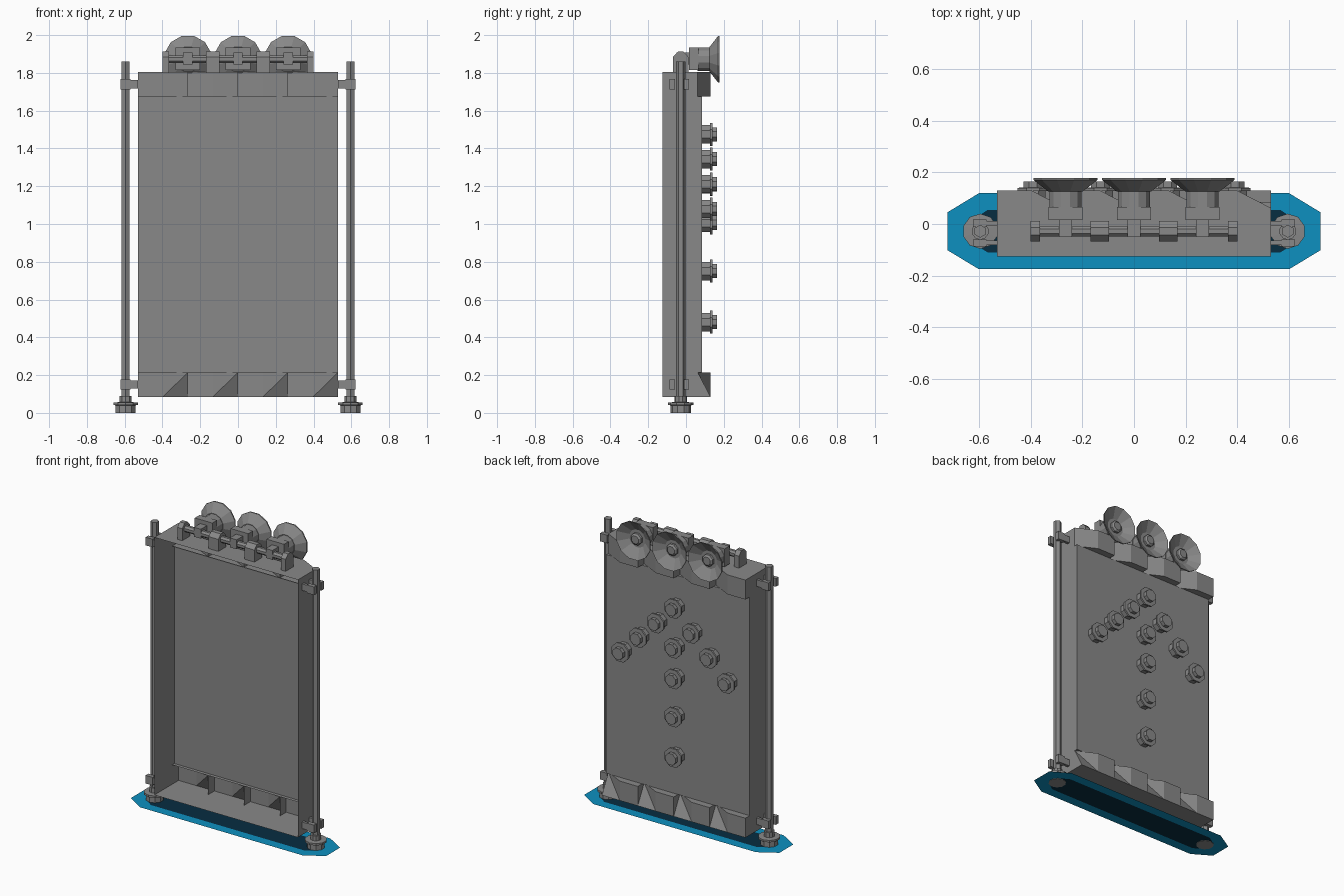
import bpy, bmesh
from math import pi, cos, sin
from mathutils import Vector

if "Cube" in bpy.data.objects:
    bpy.data.objects.remove(bpy.data.objects["Cube"])


def material(name, rgb):
    m = bpy.data.materials.new(name)
    m.use_nodes = True
    m.diffuse_color = (*rgb, 1)
    m.node_tree.nodes["Principled BSDF"].inputs["Base Color"].default_value = (*rgb, 1)
    return m


GREY = material("grey", (0.25, 0.25, 0.25))
BLUE = material("blue", (0.004, 0.28, 0.53))
NAVY = material("navy", (0.002, 0.026, 0.053))


def finish(name, bm, *mats, fix_normals=True):
    bmesh.ops.remove_doubles(bm, verts=bm.verts, dist=0.0005)
    if fix_normals:
        bmesh.ops.recalc_face_normals(bm, faces=bm.faces)
    mesh = bpy.data.meshes.new(name)
    bm.to_mesh(mesh)
    bm.free()
    for m in mats:
        mesh.materials.append(m)
    ob = bpy.data.objects.new(name, mesh)
    bpy.context.collection.objects.link(ob)
    return ob


def face(bm, *pts):
    return bm.faces.new([bm.verts.new(p) for p in pts])


def box(name, x, y, z):
    """Box from three (min, max) ranges."""
    bm = bmesh.new()
    bmesh.ops.create_cube(bm, size=1)
    for v in bm.verts:
        v.co = Vector([(r[0] + r[1]) / 2 + c * (r[1] - r[0]) for c, r in zip(v.co, (x, y, z))])
    return finish(name, bm, GREY)


def lathe(name, profile, loc, axis="z", sides=8):
    """Turn (radius, distance) pairs around an axis; the ends are capped."""
    bm = bmesh.new()
    rings = []
    for r, h in profile:
        ring = []
        for i in range(sides):
            a = 2 * pi * (i + 0.5) / sides
            u, w = r * cos(a), r * sin(a)
            p = {"x": (h, u, w), "y": (u, h, w), "z": (u, w, h)}[axis]
            ring.append(bm.verts.new(Vector(loc) + Vector(p)))
        rings.append(ring)
    for a, b in zip(rings, rings[1:]):
        for i in range(sides):
            j = (i + 1) % sides
            bm.faces.new((a[i], a[j], b[j], b[i]))
    bm.faces.new(rings[0])
    bm.faces.new(rings[-1])
    return finish(name, bm, GREY)


W, FRONT, BACK = 0.53, -0.125, 0.085
LOW, HIGH, BAND = 0.085, 1.805, 0.13
INNER, OUTER = 0.062, 0.13
MID = -0.028

# Open-fronted sheet cabinet
bm = bmesh.new()
lo, hi = LOW + BAND, HIGH - BAND
face(bm, (-W, BACK, lo), (W, BACK, lo), (W, BACK, hi), (-W, BACK, hi))
for z in (lo, hi):
    face(bm, (-W, INNER, z), (W, INNER, z), (W, BACK, z), (-W, BACK, z))
for z in (LOW, HIGH):
    face(bm, (-W, FRONT, z), (W, FRONT, z), (W, INNER, z), (-W, INNER, z))
for x in (-W, W):
    face(bm, (x, FRONT, LOW), (x, FRONT, HIGH), (x, INNER, HIGH), (x, INNER, LOW))
    face(bm, (x, INNER, lo), (x, INNER, hi), (x, BACK, hi), (x, BACK, lo))
finish("cabinet", bm, GREY)


# Folded teeth along the top and bottom edges of the back
def tooth_band(name, z0, z1, low_depth):
    bm = bmesh.new()
    half = W / 4
    for i in range(4):
        a = -W + 2 * half * i
        b, c = a + half, a + 2 * half
        face(bm, (a, OUTER, z0), (b, OUTER, z0), (b, OUTER, z1), (a, OUTER, z1))
        face(bm, (b, OUTER, z0), (c, low_depth, z0), (c, INNER, z1))
        face(bm, (b, OUTER, z0), (c, INNER, z1), (b, OUTER, z1))
        face(bm, (a, INNER, z0), (a, OUTER, z0), (a, OUTER, z1), (a, INNER, z1))
        if low_depth > INNER:
            face(bm, (c, INNER, z0), (c, low_depth, z0), (c, INNER, z1))
        for z, d in ((z0, low_depth), (z1, INNER)):
            face(bm, (a, INNER, z), (b, INNER, z), (b, OUTER, z), (a, OUTER, z))
            rim = [(b, INNER, z), (c, INNER, z), (c, d, z), (b, OUTER, z)]
            face(bm, *(rim if d > INNER else rim[:2] + rim[3:]))
    finish(name, bm, GREY)


tooth_band("lower_teeth", LOW, lo, OUTER)
tooth_band("upper_teeth", hi, HIGH, INNER)

# Posts with feet and clamps
for side, s in (("left", 1), ("right", -1)):
    px = 0.595 * s
    lathe(side + "_post", [(0.025, 0.05), (0.025, 1.86)], (px, MID, 0), sides=6)
    lathe(side + "_foot", [(0.055, 0), (0.055, 0.04), (0.068, 0.042), (0.068, 0.055),
                           (0.033, 0.057), (0.033, 0.09)], (px, MID, 0), sides=10)
    for level, z in (("lower", 0.15), ("upper", 1.74)):
        for end, y in (("front", -0.073), ("back", 0.003)):
            name = f"{side}_{level}_{end}_clamp"
            box(name + "_arm", sorted((W * s, 0.61 * s)), (y - 0.009, y + 0.009), (z - 0.022, z + 0.022))
            box(name + "_block", sorted((0.57 * s, 0.622 * s)), (y - 0.014, y + 0.014), (z - 0.027, z + 0.027))

# Arrow of studs on the back panel
studs = [(0, z) for z in (1.475, 1.21, 1.005, 0.75, 0.48)]
studs += [(s * 0.13 * i, 1.475 - 0.132 * i) for s in (-1, 1) for i in (1, 2, 3)]
for n, (x, z) in enumerate(studs):
    lathe(f"stud_{n + 1}", [(0.052, 0), (0.052, 0.042), (0.066, 0.043), (0.066, 0.055),
                            (0.04, 0.056), (0.04, 0.08)], (x, BACK, z), "y")

# Lamps with flared dishes on top
for n, x in enumerate((-0.265, 0, 0.265)):
    lathe(f"lamp_{n + 1}_body", [(0.065, 0.06), (0.065, 0.13)], (x, 0, 1.872), "y", 12)
    lathe(f"lamp_{n + 1}_dish", [(0.06, 0.125), (0.068, 0.125), (0.128, 0.17), (0.128, 0.178),
                                 (0.06, 0.135)], (x, 0, 1.872), "y", 12)
    lathe(f"lamp_{n + 1}_bulb", [(0.04, 0.13), (0.04, 0.15), (0.028, 0.16)], (x, 0, 1.872), "y")
    box(f"lamp_{n + 1}_mount", (x - 0.065, x + 0.065), (0.015, 0.065), (1.815, 1.935))
    box(f"lamp_{n + 1}_arm", (x - 0.025, x + 0.025), (-0.05, 0.02), (1.845, 1.908))

# Hinge rod and its brackets
lathe("hinge_rod", [(0.022, -0.4), (0.022, 0.4)], (0, MID, 1.872), "x")
for n, (x, w) in enumerate(((-0.382, 0.018), (-0.133, 0.036), (0.133, 0.036), (0.382, 0.018))):
    bm = bmesh.new()
    outline = [(-0.04, 1.8), (-0.04, 1.885), (-0.015, 1.912), (0.015, 1.912), (0.04, 1.885), (0.04, 1.8)]
    f = face(bm, *[(x - w, MID + y, z) for y, z in outline])
    ext = bmesh.ops.extrude_face_region(bm, geom=[f], use_keep_orig=True)["geom"]
    bmesh.ops.translate(bm, vec=(2 * w, 0, 0), verts=[g for g in ext if isinstance(g, bmesh.types.BMVert)])
    finish(f"hinge_bracket_{n + 1}", bm, GREY)


# Flat floor plate: blue rim around a navy centre
def octagon(bm, hx, cx, hy, cy):
    quarter = [(hx, cy), (cx, hy)]
    pts = quarter + [(-x, y) for x, y in quarter[::-1]]
    pts += [(-x, -y) for x, y in pts]
    return [bm.verts.new((x, MID + y, 0.003)) for x, y in pts]


bm = bmesh.new()
outer = octagon(bm, 0.722, 0.6, 0.147, 0.073)
inner = octagon(bm, 0.63, 0.565, 0.083, 0.04)
for i in range(8):
    j = (i + 1) % 8
    bm.faces.new((outer[i], outer[j], inner[j], inner[i]))
bm.faces.new(inner).material_index = 1
finish("floor_plate", bm, BLUE, NAVY)
